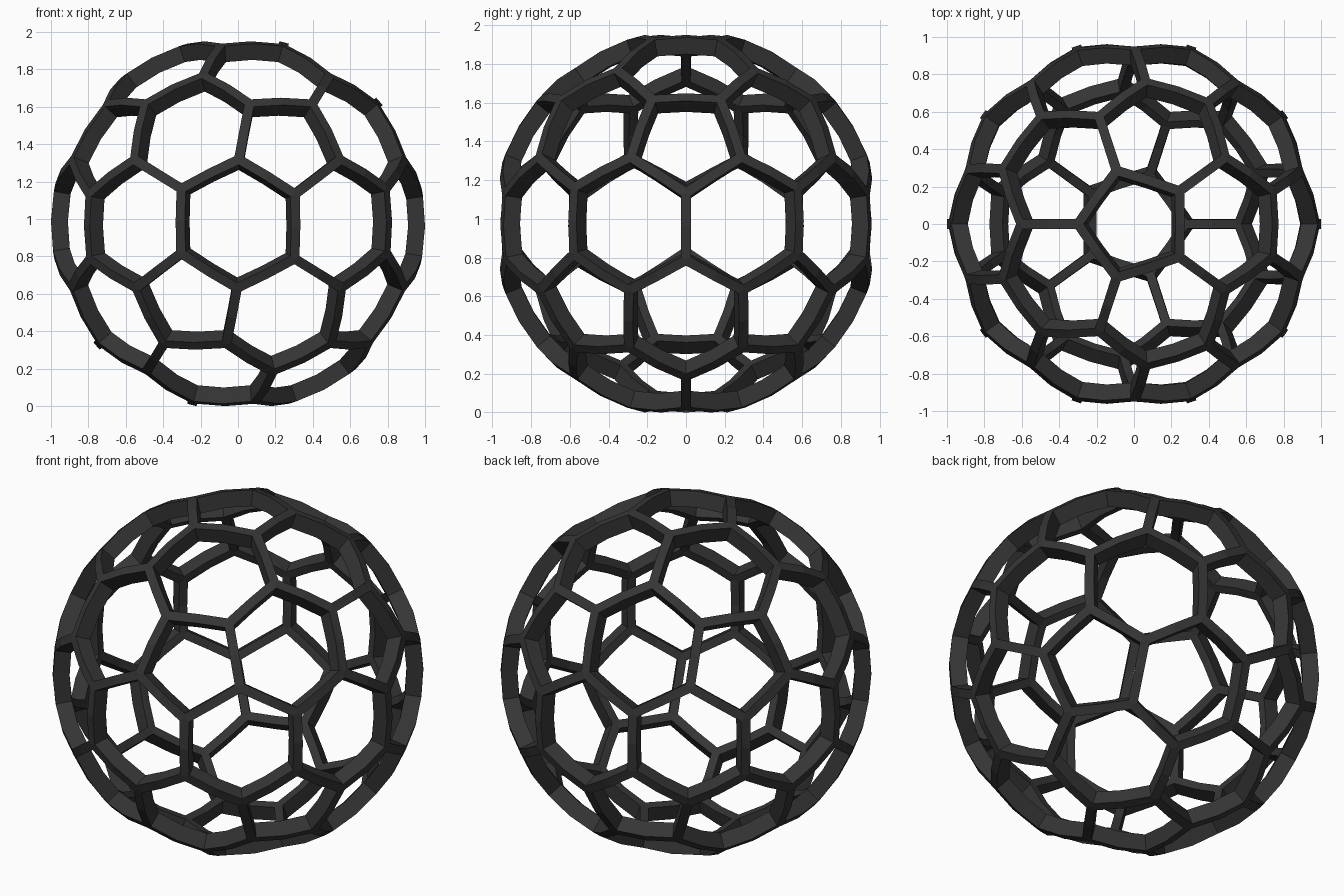
import bpy, bmesh
from math import sin, radians
from mathutils import Vector

if "Cube" in bpy.data.objects:
    bpy.data.objects.remove(bpy.data.objects["Cube"])

R_OUT, R_IN = 1.0, 0.91   # outer and inner shell radius
HALF = 0.026              # half width of a strut

# Geodesic sphere whose dual gives the 12 pentagon and 30 hexagon cells
geo = bmesh.new()
bmesh.ops.create_icosphere(geo, subdivisions=2, radius=1)

bm = bmesh.new()


def cell_frame(v):
    """One half-strut frame around a cell: outer rim, side wall, inner rim."""
    centre = v.co.normalized()
    ref = centre.orthogonal().normalized()
    side = centre.cross(ref)

    def angle(p):
        return Vector((p.dot(ref), p.dot(side))).angle_signed(Vector((1, 0)))
    corners = sorted((f.calc_center_median().normalized() for f in v.link_faces), key=angle)
    n = len(corners)
    corner_off = HALF / sin(radians(90 - 180 / n))

    # Corners plus edge middles, all pushed onto the sphere
    ring = []
    for i, p in enumerate(corners):
        ring.append((p, corner_off))
        ring.append(((p + corners[(i + 1) % n]).normalized(), HALF))
    rim = [p for p, _ in ring]
    hole = [(p + (centre - p).normalized() * d).normalized() for p, d in ring]
    loops = [[bm.verts.new(p * r) for p in pts]
             for pts, r in ((rim, R_OUT), (hole, R_OUT), (hole, R_IN), (rim, R_IN))]
    m = len(ring)
    for a, b in zip(loops, loops[1:]):
        for i in range(m):
            j = (i + 1) % m
            bm.faces.new((a[i], a[j], b[j], b[i]))


for v in geo.verts:
    cell_frame(v)
geo.free()

# Join neighbouring half struts into a closed cage
bmesh.ops.remove_doubles(bm, verts=bm.verts, dist=0.0005)
bmesh.ops.recalc_face_normals(bm, faces=bm.faces)

# Stand it on the ground
low = min(v.co.z for v in bm.verts)
bmesh.ops.translate(bm, verts=bm.verts, vec=(0, 0, -low))

mesh = bpy.data.meshes.new("ball_cage")
bm.to_mesh(mesh)
bm.free()
cage = bpy.data.objects.new("ball_cage", mesh)
bpy.context.collection.objects.link(cage)

mat = bpy.data.materials.new("dark_grey")
mat.diffuse_color = (0.035, 0.035, 0.035, 1)
mat.use_nodes = True
mat.node_tree.nodes["Principled BSDF"].inputs["Base Color"].default_value = mat.diffuse_color
mesh.materials.append(mat)
